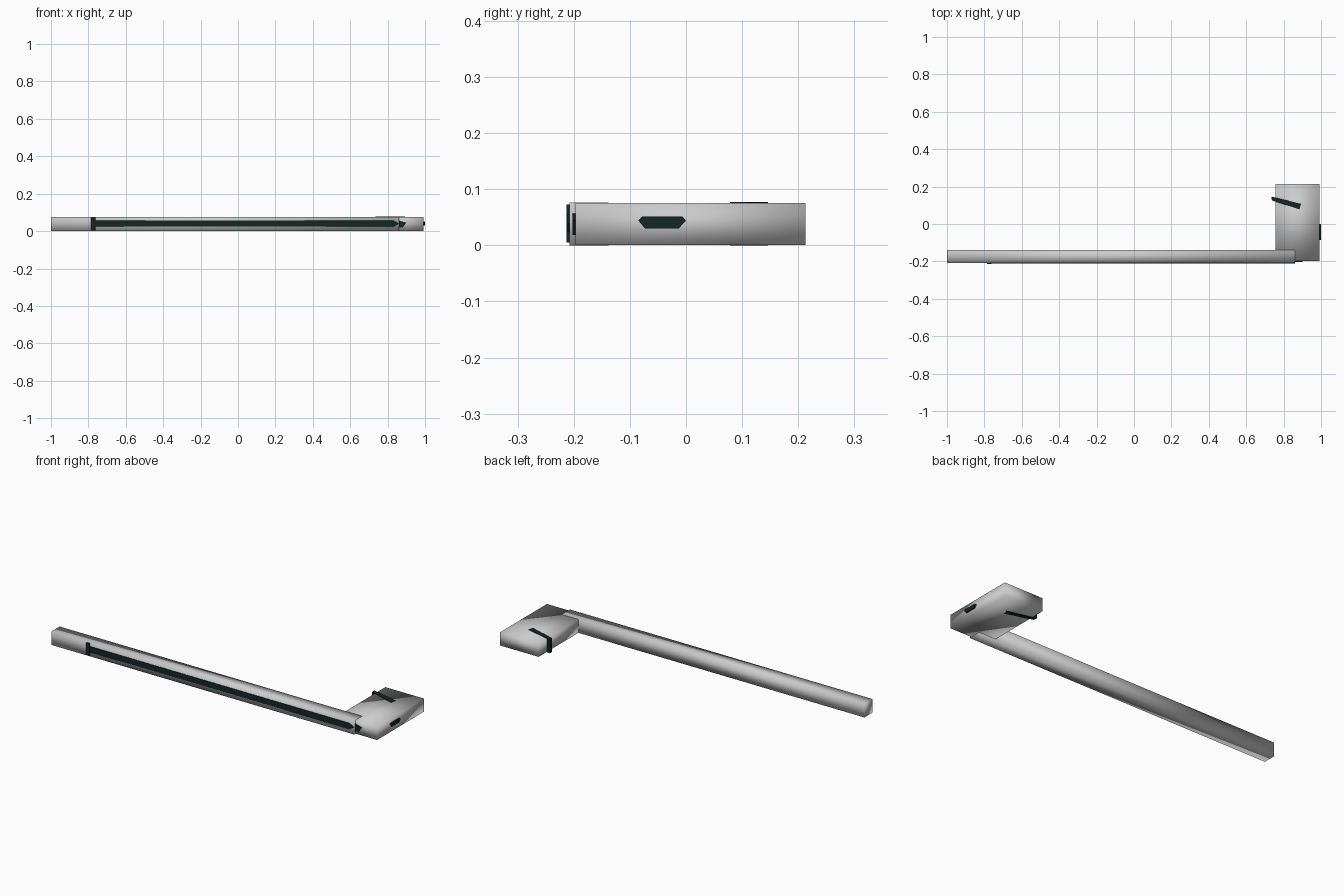
import bpy
import bmesh
from mathutils import Vector

cube = bpy.data.objects.get("Cube")
if cube:
    bpy.data.objects.remove(cube, do_unlink=True)


def make_material(name, rgb):
    mat = bpy.data.materials.new(name)
    mat.use_nodes = True
    color = (*rgb, 1.0)
    mat.diffuse_color = color
    mat.node_tree.nodes["Principled BSDF"].inputs["Base Color"].default_value = color
    return mat


GREY = make_material("light grey", (0.6, 0.6, 0.6))
DARK = make_material("dark green black", (0.006, 0.02, 0.019))


def finish(name, bm, mat, smooth):
    bmesh.ops.recalc_face_normals(bm, faces=bm.faces)
    for face in bm.faces:
        face.smooth = smooth
    mesh = bpy.data.meshes.new(name)
    bm.to_mesh(mesh)
    bm.free()
    mesh.materials.append(mat)
    obj = bpy.data.objects.new(name, mesh)
    bpy.context.scene.collection.objects.link(obj)
    return obj


def box(name, low, high, mat, smooth=True):
    """Box between two opposite corners."""
    low, high = Vector(low), Vector(high)
    bm = bmesh.new()
    bmesh.ops.create_cube(bm, size=1)
    for v in bm.verts:
        v.co = (low + high) / 2 + v.co * (high - low)
    return finish(name, bm, mat, smooth)


def prism(name, outline, push, mat):
    """Extrude a 3D outline along the push vector."""
    bm = bmesh.new()
    face = bm.faces.new([bm.verts.new(p) for p in outline])
    result = bmesh.ops.extrude_face_region(bm, geom=[face], use_keep_orig=True)
    moved = [g for g in result["geom"] if isinstance(g, bmesh.types.BMVert)]
    bmesh.ops.translate(bm, verts=moved, vec=push)
    return finish(name, bm, mat, False)


# Main bodies, softly shaded
box("long_bar", (-1, -0.208, 0), (0.86, -0.138, 0.076), GREY)
box("end_block", (0.757, -0.197, 0.001), (0.993, 0.213, 0.075), GREY)

# Dark line along the front of the bar, with a cross piece at its end
line = [(-0.78, 0.024), (0.83, 0.024), (0.86, 0.04), (0.83, 0.056), (-0.78, 0.056)]
prism("bar_line", [(x, -0.207, z) for x, z in line], (0, -0.004, 0), DARK)
box("bar_cross_piece", (-0.785, -0.213, 0.005), (-0.763, -0.207, 0.073), DARK, False)

# Small tip on the front of the block, just past the bar
tip = [(0.85, 0.06), (0.9, 0.045), (0.88, 0.018), (0.85, 0.018)]
prism("block_tip", [(x, -0.196, z) for x, z in tip], (0, -0.006, 0), DARK)

# Six-sided plate on the block's outer side
plate = [(-0.085, 0.044), (-0.073, 0.03), (-0.013, 0.03),
         (0, 0.044), (-0.006, 0.051), (-0.078, 0.051)]
prism("side_plate", [(0.992, y, z) for y, z in plate], (0.008, 0, 0), DARK)

# Slim wedge passing through the block
wedge = [(0.735, 0.146), (0.737, 0.126), (0.885, 0.078), (0.893, 0.108)]
prism("through_wedge", [(x, y, 0) for x, y in wedge], (0, 0, 0.077), DARK)
